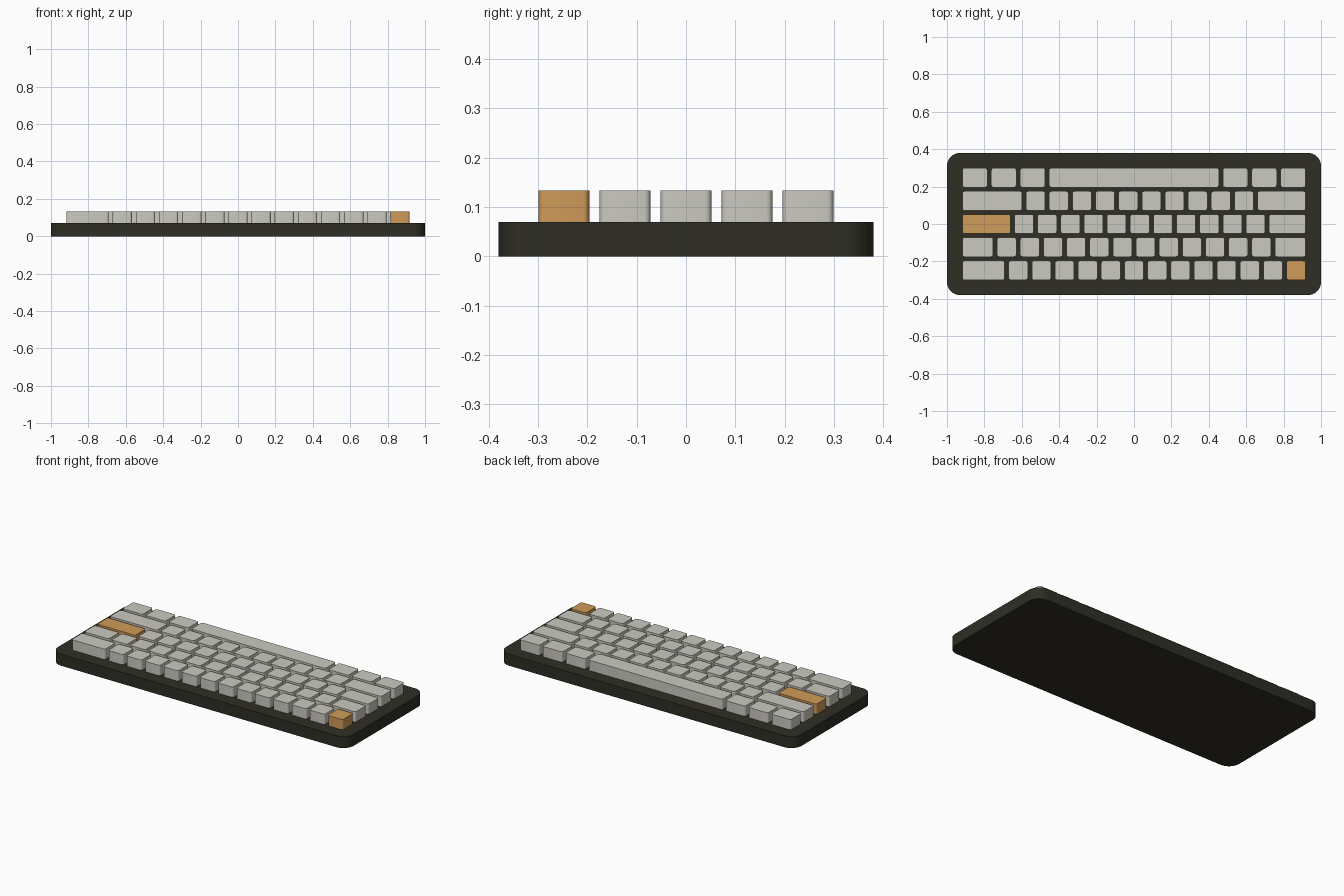
import bpy
import bmesh
from mathutils import Matrix

default = bpy.data.objects.get("Cube")
if default:
    bpy.data.objects.remove(default, do_unlink=True)


def make_material(name, color):
    mat = bpy.data.materials.new(name)
    mat.use_nodes = True
    rgba = (*color, 1)
    mat.diffuse_color = rgba
    bsdf = next(n for n in mat.node_tree.nodes if n.type == "BSDF_PRINCIPLED")
    bsdf.inputs["Base Color"].default_value = rgba
    return mat


charcoal = make_material("charcoal olive", (0.028, 0.027, 0.018))
cream = make_material("warm grey", (0.60, 0.59, 0.53))
amber = make_material("amber", (0.62, 0.33, 0.10))


def rounded_block(name, size, location, radius, segments, mat):
    """Box with rounded vertical corners, standing on its location."""
    bm = bmesh.new()
    bmesh.ops.create_cube(bm, size=1)
    bmesh.ops.transform(bm, verts=bm.verts, matrix=Matrix.Diagonal((*size, 1)))
    bmesh.ops.translate(bm, verts=bm.verts, vec=(0, 0, size[2] / 2))
    upright = [e for e in bm.edges
               if abs(e.verts[0].co.z - e.verts[1].co.z) > size[2] / 2]
    bmesh.ops.bevel(bm, geom=upright, offset=radius, segments=segments,
                    profile=0.5, affect="EDGES")
    mesh = bpy.data.meshes.new(name)
    bm.to_mesh(mesh)
    bm.free()
    mesh.materials.append(mat)
    obj = bpy.data.objects.new(name, mesh)
    obj.location = location
    bpy.context.collection.objects.link(obj)
    return obj


# Case
CASE_HEIGHT = 0.07
parts = [rounded_block("case", (2, 0.76, CASE_HEIGHT), (0, 0, 0), 0.07, 8, charcoal)]

# Key rows from front to back, widths in key units (15 units per row)
PITCH, GAP, KEY_HEIGHT = 0.1238, 0.021, 0.063
rows = {
    "number": [2] + [1] * 13,
    "upper": [1.5] + [1] * 12 + [1.5],
    "home": [2.25] + [1] * 11 + [1.75],
    "lower": [2.75] + [1] * 10 + [2.25],
    "space": [1.25] * 3 + [7.5] + [1.25] * 3,
}
accents = {("number", 13), ("home", 0)}

for r, (row, widths) in enumerate(rows.items()):
    y = (r - 2) * PITCH
    cursor = -sum(widths) / 2
    for i, width in enumerate(widths):
        x = (cursor + width / 2) * PITCH
        cursor += width
        mat = amber if (row, i) in accents else cream
        size = (width * PITCH - GAP, PITCH - GAP, KEY_HEIGHT)
        parts.append(rounded_block(f"{row}_row_key_{i + 1}", size,
                                   (x, y, CASE_HEIGHT), 0.012, 4, mat))

# Smooth the rounded corners, keep the rims sharp
bpy.ops.object.select_all(action="DESELECT")
for obj in parts:
    obj.select_set(True)
bpy.context.view_layer.objects.active = parts[0]
bpy.ops.object.shade_smooth_by_angle()
